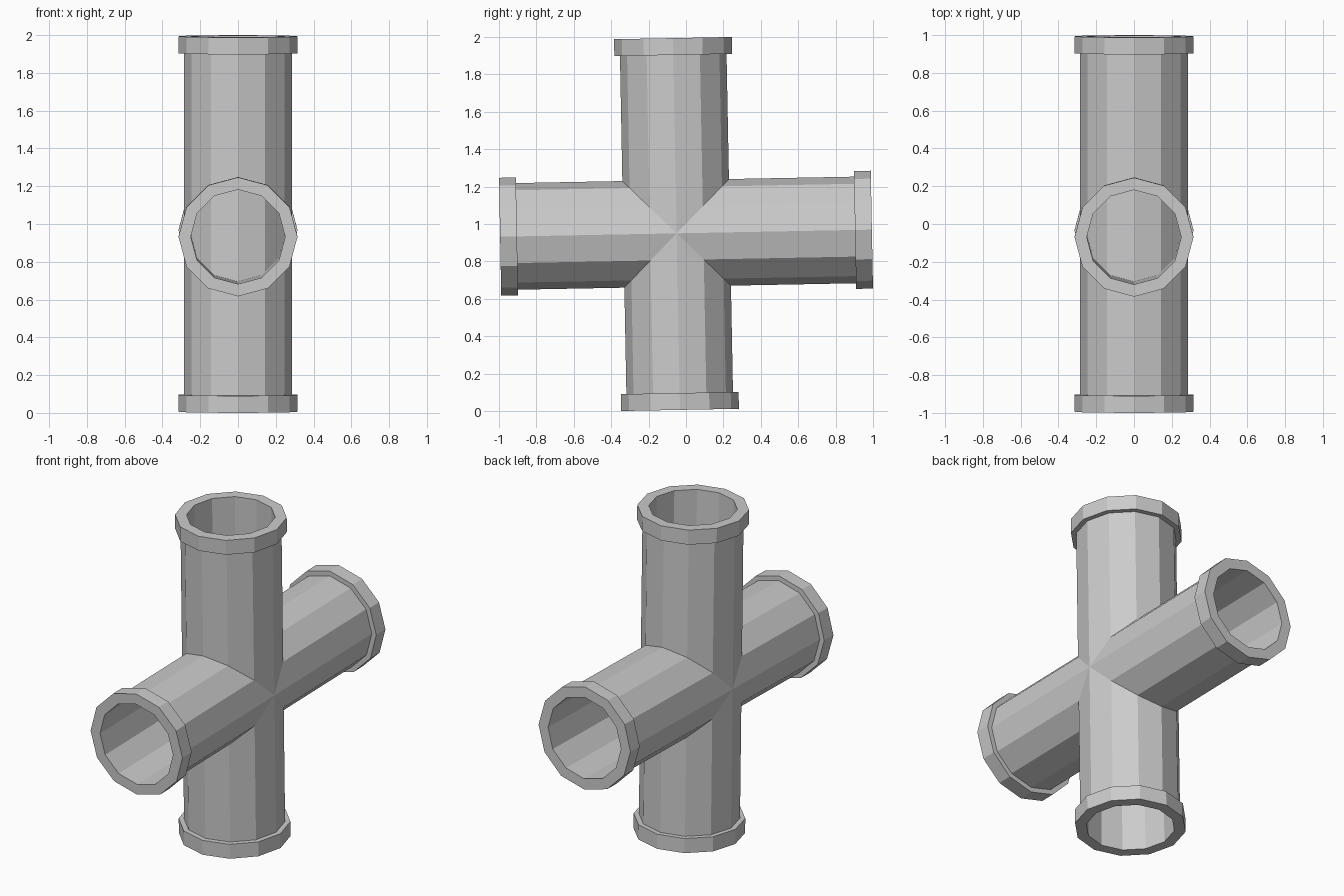
import bpy, bmesh
from math import cos, sin, pi
from mathutils import Matrix

if "Cube" in bpy.data.objects:
    bpy.data.objects.remove(bpy.data.objects["Cube"])

SIDES = 12
TILT = 0.019
R_IN, R_PIPE, R_COLLAR = 0.25, 0.285, 0.315
SHORT, LONG, COLLAR = -0.944, 1.044, 0.09


def ring(name, r_in, r_out, z0, z1, matrix):
    """Lathe a hollow twelve-sided tube along local z."""
    bm = bmesh.new()
    profile = [(r_in, z0), (r_out, z0), (r_out, z1), (r_in, z1)]
    loops = []
    for i in range(SIDES):
        a = 2 * pi * i / SIDES
        loops.append([bm.verts.new((r * cos(a), r * sin(a), z)) for r, z in profile])
    for i in range(SIDES):
        a, b = loops[i], loops[(i + 1) % SIDES]
        for j in range(4):
            k = (j + 1) % 4
            bm.faces.new((a[j], b[j], b[k], a[k]))
    bmesh.ops.recalc_face_normals(bm, faces=bm.faces)
    mesh = bpy.data.meshes.new(name)
    bm.to_mesh(mesh)
    bm.free()
    obj = bpy.data.objects.new(name, mesh)
    obj.matrix_world = matrix
    bpy.context.collection.objects.link(obj)


# whole fitting leans slightly around the crossing point
centre = Matrix.Translation((0, -0.05, 0.95)) @ Matrix.Rotation(TILT, 4, 'X')

# two crossing pipes, each with a collar at both ends
for label, turn in (("vertical", 0), ("horizontal", -pi / 2)):
    m = centre @ Matrix.Rotation(turn, 4, 'X')
    ring(label + "_pipe", R_IN, R_PIPE, SHORT + 0.002, LONG - COLLAR, m)
    ring(label + "_short_end_collar", R_IN, R_COLLAR, SHORT, SHORT + COLLAR, m)
    ring(label + "_long_end_collar", R_IN, R_COLLAR, LONG - COLLAR, LONG, m)
